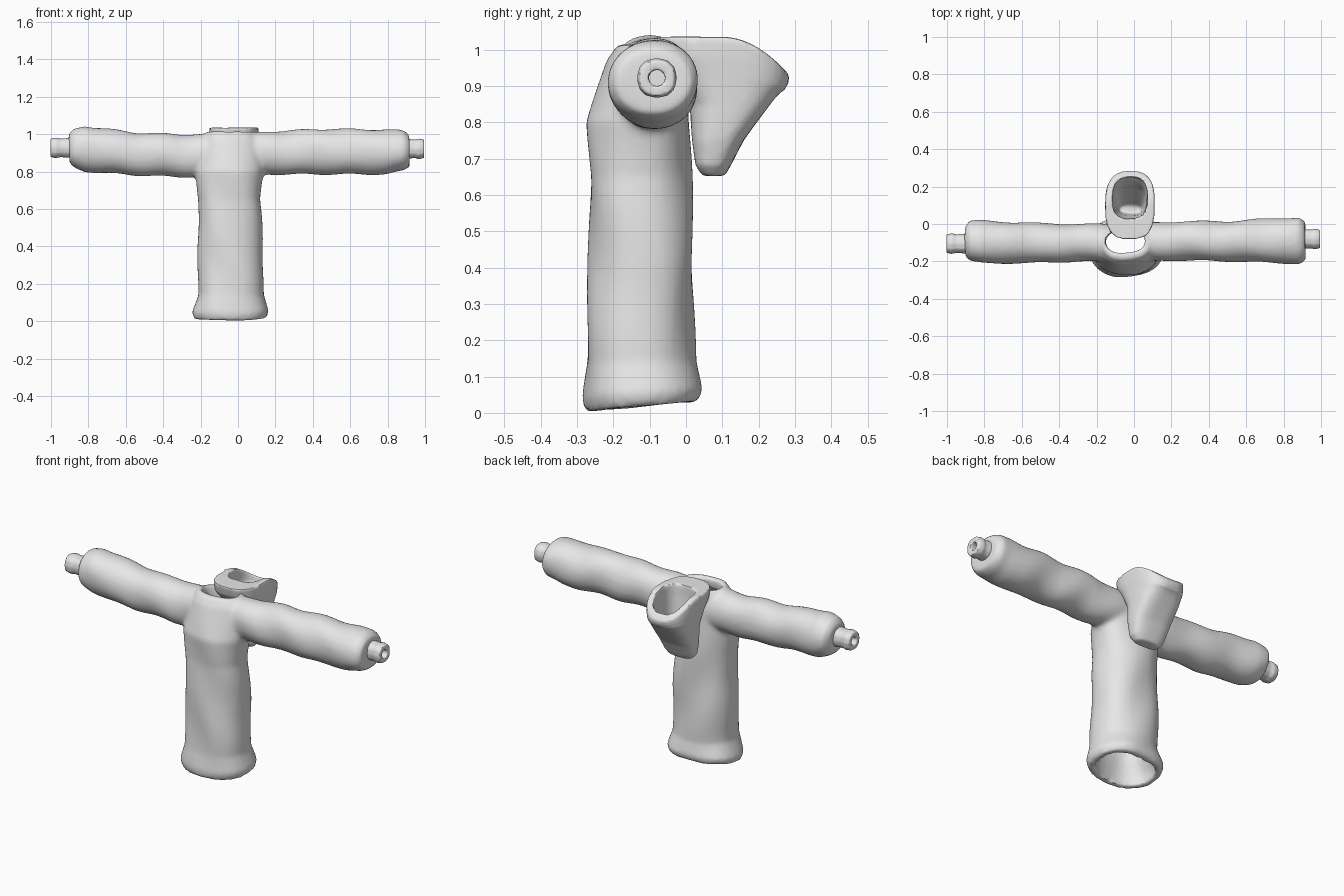
import bpy, bmesh, math
from mathutils import Vector

if "Cube" in bpy.data.objects:
    bpy.data.objects.remove(bpy.data.objects["Cube"])

cloth = bpy.data.materials.new("light_grey_cloth")
cloth.diffuse_color = (0.8, 0.8, 0.8, 1)
cloth.use_nodes = True
cloth.node_tree.nodes["Principled BSDF"].inputs["Base Color"].default_value = cloth.diffuse_color


def loft(name, rings, axis="z", inset=0.0, power=2.3, n=32):
    """Closed tube; each ring is (position, min1, max1, min2, max2)."""
    bm = bmesh.new()
    loops = []
    for t, a0, a1, b0, b1 in rings:
        loop = []
        for i in range(n):
            an = 2 * math.pi * i / n
            c, s = math.cos(an), math.sin(an)
            u = math.copysign(abs(c) ** (2 / power), c)
            v = math.copysign(abs(s) ** (2 / power), s)
            p = (a0 + a1) / 2 + u * ((a1 - a0) / 2 - inset)
            q = (b0 + b1) / 2 + v * ((b1 - b0) / 2 - inset)
            loop.append(bm.verts.new((p, q, t) if axis == "z" else (t, p, q)))
        loops.append(loop)
    for l0, l1 in zip(loops, loops[1:]):
        for i in range(n):
            j = (i + 1) % n
            bm.faces.new((l0[i], l0[j], l1[j], l1[i]))
    bm.faces.new(loops[0])
    bm.faces.new(loops[-1])
    bmesh.ops.recalc_face_normals(bm, faces=bm.faces)
    me = bpy.data.meshes.new(name)
    bm.to_mesh(me)
    bm.free()
    ob = bpy.data.objects.new(name, me)
    bpy.context.collection.objects.link(ob)
    me.materials.append(cloth)
    return ob


def activate(ob):
    bpy.ops.object.select_all(action="DESELECT")
    ob.select_set(True)
    bpy.context.view_layer.objects.active = ob


def combine(ob, other, op):
    activate(ob)
    m = ob.modifiers.new("bool", "BOOLEAN")
    m.operation, m.solver, m.object = op, "EXACT", other
    bpy.ops.object.modifier_apply(modifier=m.name)
    bpy.data.objects.remove(other)


def soften(ob, voxel, repeat, wobble=0.0):
    """Even remesh, rounded creases and slightly uneven cloth."""
    activate(ob)
    m = ob.modifiers.new("remesh", "REMESH")
    m.mode, m.voxel_size = "VOXEL", voxel
    bpy.ops.object.modifier_apply(modifier=m.name)
    m = ob.modifiers.new("smooth", "SMOOTH")
    m.factor, m.iterations = 0.5, repeat
    bpy.ops.object.modifier_apply(modifier=m.name)
    for v in ob.data.vertices:
        x, y, z = v.co
        v.co += Vector((math.sin(17 * z + 9 * y) * 0.8,
                        math.sin(21 * x + 14 * z),
                        math.sin(25 * x + 8 * y) * min(1, abs(x) * 4))) * wobble
    activate(ob)
    bpy.ops.object.shade_smooth_by_angle(angle=math.radians(50))


# Torso: flared hem, straight sides, rounded shoulders
torso = [(0.012, -0.235, 0.155, -0.275, 0.035), (0.05, -0.245, 0.165, -0.285, 0.045),
         (0.14, -0.215, 0.135, -0.275, 0.025), (0.4, -0.215, 0.135, -0.268, 0.02),
         (0.65, -0.212, 0.12, -0.265, 0.015), (0.8, -0.225, 0.14, -0.272, 0.01),
         (0.9, -0.21, 0.13, -0.24, 0.012), (0.97, -0.19, 0.11, -0.218, 0.0),
         (1.015, -0.16, 0.08, -0.19, -0.02)]
garment = loft("hooded_top", torso)

# Sleeves, listed from the shoulder outward
left = [(-0.03, -0.21, 0.0, 0.78, 1.0), (-0.3, -0.2, 0.0, 0.77, 1.0),
        (-0.55, -0.21, 0.005, 0.78, 1.01), (-0.82, -0.21, 0.02, 0.80, 1.045),
        (-0.88, -0.2, 0.015, 0.82, 1.025), (-0.905, -0.175, -0.02, 0.845, 0.995)]
right = [(-0.03, -0.2, 0.0, 0.78, 1.0), (0.25, -0.195, 0.015, 0.785, 1.02),
         (0.5, -0.2, 0.015, 0.785, 1.03), (0.8, -0.21, 0.035, 0.785, 1.025),
         (0.885, -0.215, 0.035, 0.805, 1.02), (0.915, -0.195, 0.01, 0.825, 1.0)]
for rings in (left, right):
    combine(garment, loft("sleeve", rings, "x", power=2.1), "UNION")

# Hollow inside of the torso and sleeves, and the neck opening
hollow = [(-0.1,) + torso[0][1:]] + torso[1:7] + [(0.955,) + torso[7][1:]]
combine(garment, loft("torso_hollow", hollow, inset=0.042), "DIFFERENCE")
for rings, end in ((left, -0.865), (right, 0.875)):
    inner = rings[:4] + [(end,) + rings[4][1:]]
    combine(garment, loft("sleeve_hollow", inner, "x", inset=0.04), "DIFFERENCE")
neck = [(0.85, -0.15, 0.06, -0.16, -0.03), (1.2, -0.15, 0.06, -0.15, -0.03)]
combine(garment, loft("neck_opening", neck), "DIFFERENCE")
soften(garment, 0.012, 6, 0.004)
# Hem hangs lower at the front
for v in garment.data.vertices:
    if v.co.z < 0.15:
        v.co.z += (0.1 * v.co.y + 0.018) * (1 - v.co.z / 0.15)
    v.co.z = max(v.co.z, 0.0)

# Cuffs with small openings
for name, sx, x0, x1, cy, cz in (("left_cuff", -1, 0.87, 1.003, -0.105, 0.927),
                                 ("right_cuff", 1, 0.87, 0.995, -0.08, 0.922)):
    def ring(x, r):
        return (sx * x, cy - r, cy + r, cz - r, cz + r)
    cuff = loft(name, [ring(x0, 0.056), ring(0.95, 0.05), ring(x1 - 0.03, 0.056),
                       ring(x1, 0.05)], "x", n=12)
    combine(cuff, loft("cuff_opening", [ring(0.8, 0.024), ring(1.1, 0.024)], "x",
                       power=2, n=8), "DIFFERENCE")
    soften(cuff, 0.007, 2)

# Hood: hollow pouch hanging behind the neck
hood = loft("hood", [(0.652, -0.09, 0.05, 0.045, 0.105), (0.68, -0.115, 0.075, 0.026, 0.122),
                     (0.75, -0.13, 0.09, 0.018, 0.16), (0.85, -0.14, 0.1, 0.012, 0.235),
                     (0.93, -0.148, 0.108, -0.03, 0.272), (0.98, -0.153, 0.112, -0.07, 0.28),
                     (1.035, -0.153, 0.112, -0.085, 0.283)], power=2.8)
combine(hood, loft("hood_hollow", [(0.71, -0.08, 0.04, 0.055, 0.1),
                                   (0.85, -0.105, 0.065, 0.045, 0.195),
                                   (0.97, -0.113, 0.07, 0.03, 0.245),
                                   (1.2, -0.115, 0.075, 0.02, 0.262)], power=2.8), "DIFFERENCE")
soften(hood, 0.009, 4, 0.002)
# Rim droops toward the back
for v in hood.data.vertices:
    t = max(0, v.co.y - 0.1) / 0.18
    v.co.z -= 0.1 * t * t * min(1, max(0, (v.co.z - 0.85) / 0.18))
